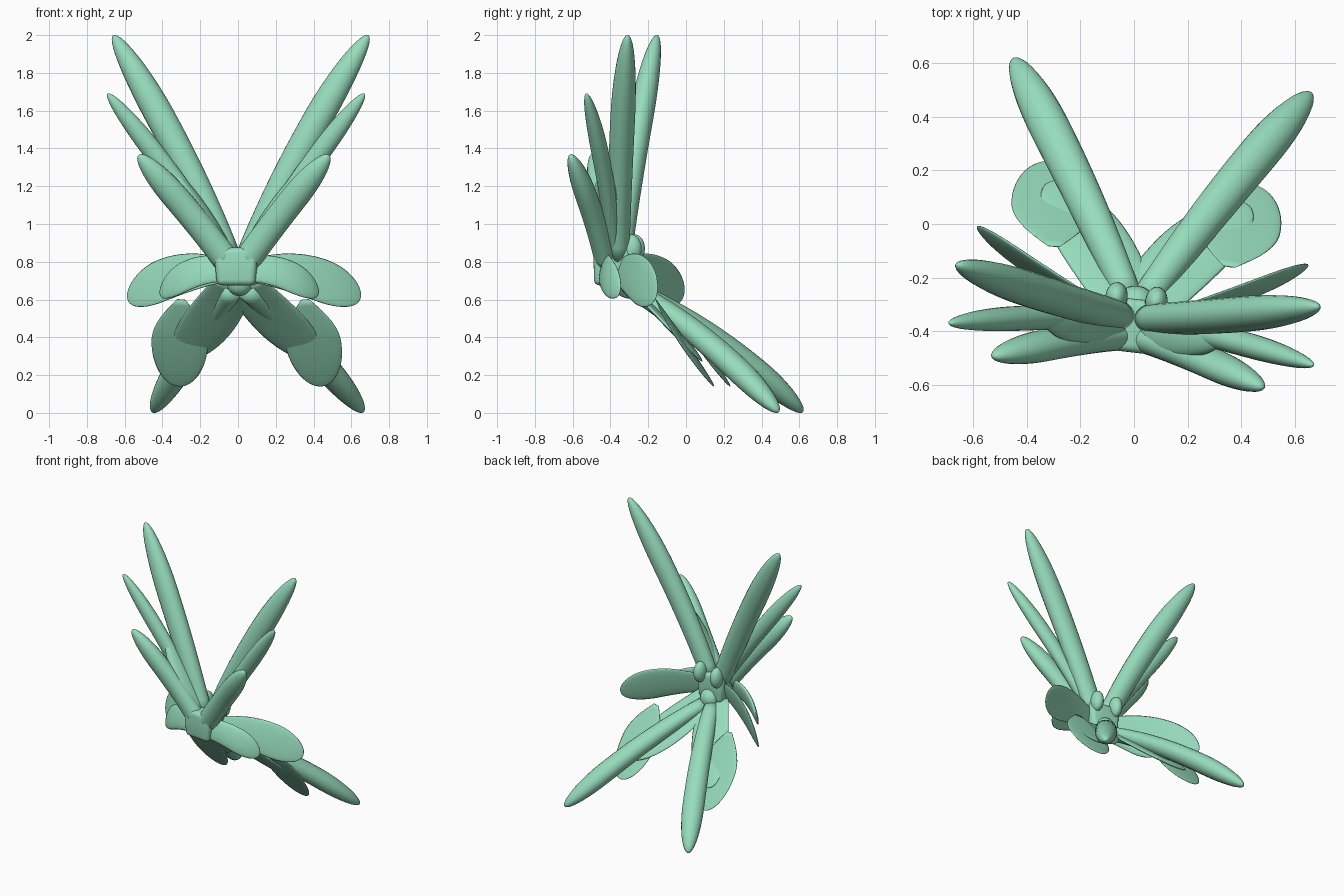
import bpy, bmesh, math
from mathutils import Vector

if "Cube" in bpy.data.objects:
    bpy.data.objects.remove(bpy.data.objects["Cube"])

green = bpy.data.materials.new("mint green")
green.diffuse_color = (0.31, 0.72, 0.51, 1)
green.use_nodes = True
green.node_tree.nodes["Principled BSDF"].inputs["Base Color"].default_value = green.diffuse_color

TURN = math.radians(-6.6)      # whole model is turned slightly about z
ORIGIN = (0, -0.36, 0)


def finish(name, bm, mirror=True):
    bmesh.ops.recalc_face_normals(bm, faces=bm.faces)
    me = bpy.data.meshes.new(name)
    bm.to_mesh(me)
    bm.free()
    me.materials.append(green)
    for p in me.polygons:
        p.use_smooth = True
    ob = bpy.data.objects.new(name, me)
    bpy.context.collection.objects.link(ob)
    ob.location = ORIGIN
    ob.rotation_euler.z = TURN
    if mirror:
        ob.modifiers.new("mirror", 'MIRROR')
    return ob


def petal(name, base, mid, tip, width, thick, across, start=0.3, peak=0.6, rings=22, sides=20):
    """Elliptical petal lofted along a curve through base, mid and tip."""
    base, mid, tip = Vector(base), Vector(mid), Vector(tip)
    ctrl = 2 * mid - (base + tip) / 2
    bm = bmesh.new()
    loops = []
    for i in range(rings):
        t = math.sin(i / rings * math.pi / 2)
        p = base * (1 - t) ** 2 + ctrl * 2 * t * (1 - t) + tip * t * t
        d = ((ctrl - base) * (1 - t) + (tip - ctrl) * t).normalized()
        n = d.cross(Vector(across)).normalized()
        w = n.cross(d)
        if t < peak:
            s = t / peak
            r = start + (1 - start) * math.sin(s * math.pi / 2)
        else:
            r = math.sqrt(1 - ((t - peak) / (1 - peak)) ** 2)
        loops.append([bm.verts.new(p + w * width * r * math.cos(a) + n * thick * r * math.sin(a))
                      for a in (2 * math.pi * k / sides for k in range(sides))])
    for a, b in zip(loops, loops[1:]):
        for k in range(sides):
            bm.faces.new((a[k], a[k - 1], b[k - 1], b[k]))
    bm.faces.new(loops[0])
    end = bm.verts.new(tip)
    for k in range(sides):
        bm.faces.new((loops[-1][k], loops[-1][k - 1], end))
    return finish(name, bm)


def ball(name, centre, radii, mirror):
    bm = bmesh.new()
    bmesh.ops.create_uvsphere(bm, u_segments=20, v_segments=12, radius=1)
    for v in bm.verts:
        v.co = Vector([c + x * r for c, x, r in zip(centre, v.co, radii)])
    return finish(name, bm, mirror)


# upper petals, long to short, and the web that joins their roots
petal("upper_long_petal", (0.05, 0.01, 0.82), (0.325, 0.055, 1.39), (0.68, 0.13, 2.0),
      0.078, 0.066, (1, 0, 0), 0.85, 0.64)
petal("upper_middle_petal", (0.05, -0.01, 0.82), (0.34, -0.03, 1.24), (0.685, -0.09, 1.69),
      0.055, 0.046, (1, 0, 0), 0.8, 0.64)
petal("upper_short_petal", (0.05, -0.06, 0.80), (0.25, -0.11, 1.06), (0.508, -0.195, 1.365),
      0.072, 0.058, (1, 0, 0), 1.0, 0.65)
petal("upper_web", (0.04, -0.02, 0.80), (0.17, -0.03, 1.02), (0.34, -0.025, 1.28),
      0.095, 0.05, (0, 1, 0), 0.9, 0.4)

# side petals
petal("side_outer_petal", (0.05, 0.0, 0.75), (0.35, 0.13, 0.725), (0.62, 0.27, 0.60),
      0.12, 0.014, (0, 0.28, 1), 0.5, 0.65)
petal("side_inner_petal", (0.05, -0.07, 0.76), (0.25, -0.03, 0.735), (0.42, 0.05, 0.62),
      0.085, 0.02, (0, 0.3, 1), 0.8, 0.6)

# lower petals: web, long petal and broad disc
petal("lower_web", (0.03, 0.06, 0.68), (0.18, 0.27, 0.49), (0.37, 0.48, 0.28),
      0.14, 0.018, (1, 0, 0), 0.8, 0.5)
petal("lower_long_petal", (0.03, 0.08, 0.65), (0.28, 0.50, 0.38), (0.56, 0.92, 0.005),
      0.075, 0.066, (1, -0.6, 0), 0.7, 0.72)
petal("lower_broad_petal", (0.33, 0.24, 0.60), (0.355, 0.385, 0.375), (0.38, 0.555, 0.14),
      0.15, 0.012, (1, 0, 0), 0.15, 0.5)

# small buds at the back
ball("back_bud", (0.075, 0.08, 0.87), (0.042, 0.055, 0.075), True)

# rounded box core
bm = bmesh.new()
bmesh.ops.create_cube(bm, size=1)
for v in bm.verts:
    low = 0.85 if v.co.z < 0 else 1
    v.co = Vector((v.co.x * 0.24 * low, v.co.y * 0.2 - 0.02, v.co.z * 0.2 + 0.775))
bmesh.ops.bevel(bm, geom=bm.edges[:], offset=0.03, segments=4, profile=0.5, affect='EDGES')
finish("core", bm, False)
ball("core_neck", (0, 0.07, 0.69), (0.07, 0.06, 0.07), False)
